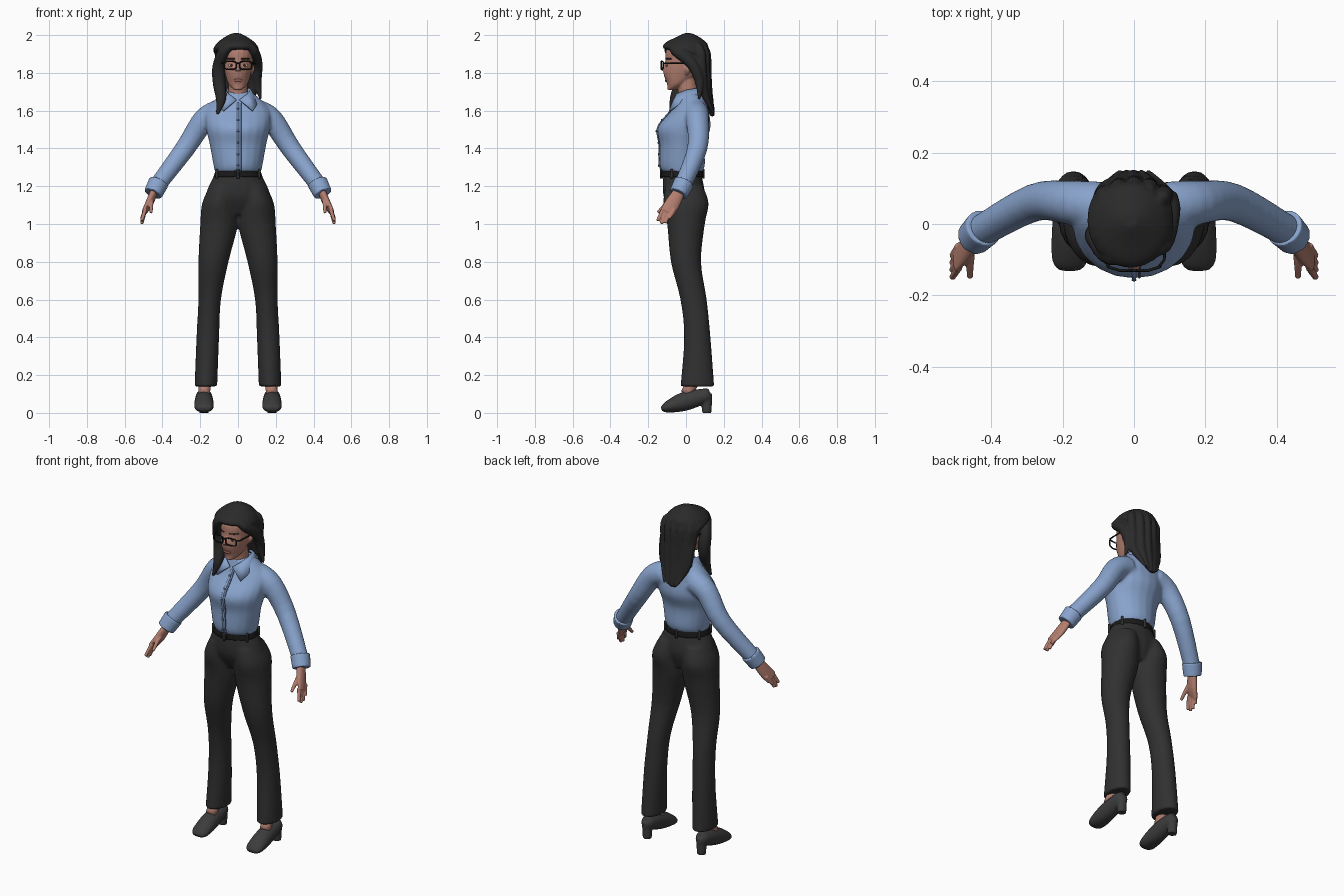
import bpy, bmesh, math
from mathutils import Vector

if "Cube" in bpy.data.objects:
    bpy.data.objects.remove(bpy.data.objects["Cube"])


def material(name, red, green, blue):
    mat = bpy.data.materials.new(name)
    mat.use_nodes = True
    mat.diffuse_color = (red, green, blue, 1)
    mat.node_tree.nodes["Principled BSDF"].inputs["Base Color"].default_value = (red, green, blue, 1)
    return mat


SKIN = material("skin", .45, .21, .16)
SHIRT = material("shirt blue", .25, .37, .61)
BUTTON = material("button blue", .09, .14, .26)
CLOTH = material("charcoal cloth", .03, .03, .03)
HAIR = material("dark hair", .024, .023, .023)
SHOE = material("shoe grey", .045, .045, .045)
BLACK = material("black trim", .01, .01, .01)
LIPS = material("lips", .33, .11, .09)
WHITE = material("eye white", .6, .56, .52)
IRIS = material("iris", .03, .02, .01)


# Parts are (rows, level): rows hold x, y, z, width, depth; level keeps rings horizontal
def column(rows, x=0):
    return [(x, y, z, width, depth) for z, y, width, depth in rows], True


def tube(points, start, end):
    last = len(points) - 1
    radii = [start + (end - start) * i / last for i in range(len(points))]
    return [(*p, r, r) for p, r in zip(points, radii)], False


def strand(points, radius):
    last = len(points) - 1
    radii = [radius * max(.2, math.sin(math.pi * i / last) ** .5) for i in range(last)] + [radius * .2]
    return [(*p, r, r) for p, r in zip(points, radii)], False


def mirrored(part, side):
    rows, level = part
    return [(row[0] * side, *row[1:]) for row in rows], level


def spline(rows, steps=4):
    """Catmull-Rom curve through the rows."""
    rows = [Vector(row) for row in rows]
    padded = [rows[0]] + rows + [rows[-1]]
    result = []
    for a, b, c, d in zip(padded, padded[1:], padded[2:], padded[3:]):
        for k in range(steps):
            t = k / steps
            bend = (c - a) * t + (a * 2 - b * 5 + c * 4 - d) * t ** 2 + (b * 3 - a - c * 3 + d) * t ** 3
            result.append(b + bend / 2)
    return result + [rows[-1]]


def loft(bm, part, sides=20):
    rows, level = part
    rows = spline(rows)
    centres = [Vector(row[:3]) for row in rows]
    rings = []
    for i, (centre, row) in enumerate(zip(centres, rows)):
        along = centres[min(i + 1, len(rows) - 1)] - centres[max(i - 1, 0)]
        along = Vector((0, 0, 1)) if level else along.normalized()
        across = Vector((1, 0, 0))
        across = (across - along * across.dot(along)).normalized()
        other = along.cross(across)
        angles = [math.tau * k / sides for k in range(sides)]
        rings.append([bm.verts.new(centre + across * math.cos(a) * row[3] + other * math.sin(a) * row[4])
                      for a in angles])
    for low, high in zip(rings, rings[1:]):
        for k in range(sides):
            n = (k + 1) % sides
            bm.faces.new((low[k], low[n], high[n], high[k]))
    bm.faces.new(rings[0][::-1])
    bm.faces.new(rings[-1])


def finish(name, bm, mat):
    bmesh.ops.recalc_face_normals(bm, faces=bm.faces)
    for face in bm.faces:
        face.smooth = True
    mesh = bpy.data.meshes.new(name)
    bm.to_mesh(mesh)
    bm.free()
    mesh.materials.append(mat)
    ob = bpy.data.objects.new(name, mesh)
    bpy.context.collection.objects.link(ob)
    return ob


def solid(name, mat, parts, voxel=0, relax=3):
    """Loft the parts, and fuse them into one body if a voxel size is given."""
    bm = bmesh.new()
    for part in parts:
        loft(bm, part)
    for vert in bm.verts:
        vert.co.z = max(vert.co.z, 0)
    ob = finish(name, bm, mat)
    if voxel:
        fuse = ob.modifiers.new("Fuse", 'REMESH')
        fuse.mode, fuse.voxel_size, fuse.use_smooth_shade = 'VOXEL', voxel, True
        ob.modifiers.new("Relax", 'SMOOTH').iterations = relax
    return ob


def wire(name, mat, points, radius, cyclic=False):
    curve = bpy.data.curves.new(name, 'CURVE')
    curve.dimensions, curve.bevel_depth, curve.bevel_resolution = '3D', radius, 2
    path = curve.splines.new('POLY')
    path.points.add(len(points) - 1)
    for point, place in zip(path.points, points):
        point.co = (*place, 1)
    path.use_cyclic_u = cyclic
    curve.materials.append(mat)
    ob = bpy.data.objects.new(name, curve)
    bpy.context.collection.objects.link(ob)
    bpy.ops.object.select_all(action='DESELECT')
    ob.select_set(True)
    bpy.context.view_layer.objects.active = ob
    bpy.ops.object.convert(target='MESH')


def ball(name, mat, location, size):
    bm = bmesh.new()
    bmesh.ops.create_uvsphere(bm, u_segments=16, v_segments=10, radius=1)
    ob = finish(name, bm, mat)
    ob.location, ob.scale = location, size


def front(ob, x, z):
    """Point on the front surface of a finished body."""
    bpy.context.view_layer.update()
    body = ob.evaluated_get(bpy.context.evaluated_depsgraph_get())
    return body.ray_cast(Vector((x, -2, z)), Vector((0, 1, 0)))[1]


BOTH = ((1, "left"), (-1, "right"))

# Shirt: torso fused with both sleeves
torso = column([(1.27, -.02, .12, .1), (1.31, -.02, .13, .12), (1.42, -.02, .15, .12), (1.51, -.01, .17, .14),
                (1.6, .02, .17, .1), (1.66, .03, .12, .08), (1.7, .02, .07, .06)])
sleeve = tube([(.1, .05, 1.59), (.18, .06, 1.55), (.28, .06, 1.4), (.43, -.02, 1.2)], .07, .045)
shirt = solid("shirt", SHIRT, [torso] + [mirrored(sleeve, side) for side, _ in BOTH], .009, 5)

# Placket and buttons
heights = [1.28 + .03 * i for i in range(13)]
solid("placket", SHIRT, [tube([front(shirt, 0, z) for z in heights], .006, .006)])
wire("placket_seam", BUTTON, [front(shirt, .015, z) for z in heights], .003)
for z in heights[1::2]:
    ball("button", BUTTON, front(shirt, 0, z) - Vector((0, .006, 0)), (.007, .004, .007))

# Collar
upper = [(0, .08, 1.72), (.06, .06, 1.72), (.07, 0, 1.71), (.05, -.05, 1.69), (.01, -.07, 1.66)]
lower = [(0, .1, 1.68), (.08, .08, 1.68), (.1, .01, 1.66), (.1, -.05, 1.63), (.08, -.09, 1.6)]
for side, label in BOTH:
    bm = bmesh.new()
    top, rim = [[bm.verts.new((x * side, y, z)) for x, y, z in edge] for edge in (upper, lower)]
    for i in range(len(top) - 1):
        bm.faces.new((top[i], top[i + 1], rim[i + 1], rim[i]))
    collar = finish(label + "_collar", bm, SHIRT)
    collar.modifiers.new("Thickness", 'SOLIDIFY').thickness = .01

# Trousers: pelvis fused with both legs
pelvis = column([(1.05, 0, .12, .07), (1.15, -.01, .17, .11), (1.27, -.02, .12, .1)])
leg = ([(.17, .06, .14, .06, .09), (.16, .06, .4, .06, .07), (.15, .04, .6, .06, .07), (.13, 0, .8, .08, .08),
        (.1, 0, 1, .1, .1), (.1, 0, 1.11, .09, .12), (.08, -.01, 1.2, .07, .1)], True)
solid("trousers", CLOTH, [pelvis] + [mirrored(leg, side) for side, _ in BOTH], .009, 4)

# Belt with loops and buckle
solid("belt", BLACK, [column([(1.25, -.02, .13, .11), (1.28, -.02, .12, .11)])])
for i in range(6):
    angle = math.tau * (i + .5) / 6
    x, y = .13 * math.cos(angle), .11 * math.sin(angle) - .02
    solid("belt_loop", CLOTH, [tube([(x, y, 1.24), (x, y, 1.29)], .007, .007)])
wire("buckle", SHOE, [(x, -.134, z) for x, z in ((-.02, 1.25), (.02, 1.25), (.02, 1.28), (-.02, 1.28))], .003, True)

# Shoes, ankles, cuffs and hands
shoe = [(.18, -.13, .02, .03, .01), (.18, -.1, .03, .05, .03), (.18, -.01, .06, .05, .05),
        (.18, .1, .09, .04, .04), (.18, .13, .1, .02, .03)], False
heel = tube([(.18, .11, 0), (.18, .11, .1)], .025, .03)
ankle = tube([(.18, 0, .1), (.17, .06, .2)], .03, .035)
cuff = tube([(.42, -.01, 1.22), (.45, -.04, 1.16)], .055, .05)
palm = [(.44, -.03, 1.18, .02, .03), (.47, -.07, 1.11, .02, .04), (.5, -.1, 1.06, .01, .04)], False
hand = [palm, tube([(.46, -.07, 1.13), (.46, -.11, 1.1), (.46, -.15, 1.06)], .015, .008)]
for i in range(4):
    y = .02 * i - .13
    hand.append(tube([(.49, y + .01, 1.08), (.51, y - .02, 1 + .01 * (i - 1.3) ** 2)], .011, .009))
for side, label in BOTH:
    solid(label + "_shoe", SHOE, [mirrored(shoe, side), mirrored(heel, side)], .006, 2)
    solid(label + "_ankle", SKIN, [mirrored(ankle, side)])
    solid(label + "_cuff", SHIRT, [mirrored(cuff, side)], .006)
    solid(label + "_hand", SKIN, [mirrored(part, side) for part in hand], .004, 2)

# Head with neck, nose and ears
skull = column([(1.71, -.08, .02, .02), (1.74, -.05, .05, .05), (1.8, -.02, .07, .1),
                (1.86, -.01, .08, .1), (1.93, 0, .08, .1), (1.98, .01, .02, .03)])
neck = tube([(0, .02, 1.63), (0, 0, 1.78)], .055, .05)
nose = tube([(0, -.1, 1.86), (0, -.12, 1.81)], .008, .017)
ear = strand([(.07, 0, 1.79), (.07, .01, 1.82), (.07, .02, 1.86)], .02)
head = solid("head", SKIN, [skull, neck, nose, ear, mirrored(ear, -1)], .005, 2)

# Face details and glasses
ball("lips", LIPS, front(head, 0, 1.76), (.025, .005, .008))
for side, label in BOTH:
    eye = front(head, .036 * side, 1.84)
    ball(label + "_eye", WHITE, eye, (.016, .004, .008))
    ball(label + "_iris", IRIS, eye - Vector((0, .003, 0)), (.007, .003, .007))
    wire(label + "_brow", HAIR, [front(head, x * side, 1.875) for x in (.015, .04, .06)], .004)
    rim = []
    for k in range(24):
        c, s = [math.copysign(abs(f(math.tau * k / 24)) ** .5, f(math.tau * k / 24)) for f in (math.cos, math.sin)]
        rim.append(((.041 + .032 * c) * side, -.13 + .01 * max(c, 0), 1.84 + .021 * s))
    wire(label + "_glasses_rim", BLACK, rim, .004, True)
    wire(label + "_glasses_arm", BLACK, [(x * side, y, 1.85) for x, y in ((.07, -.12), (.085, -.1), (.09, .01))], .004)
wire("glasses_bridge", BLACK, [(-.01, -.13, 1.85), (.01, -.13, 1.85)], .004)

# Hair: cap with back fall, two front sweeps and locks down the back
cap = column([(1.57, .14, .02, .01), (1.66, .11, .08, .03), (1.75, .09, .1, .04), (1.88, .06, .11, .06),
              (1.91, .03, .12, .09), (1.93, 0, .12, .12), (1.96, 0, .1, .11), (1.99, .01, .06, .06),
              (2.01, .01, .02, .02)], -.01)
right_sweep = strand([(.04, -.07, 1.96), (-.06, -.09, 1.93), (-.1, -.04, 1.84), (-.1, -.03, 1.75),
                      (-.09, -.06, 1.66), (-.11, -.08, 1.58)], .035)
left_sweep = strand([(.03, -.08, 1.96), (.08, -.06, 1.92), (.1, .03, 1.85), (.1, .07, 1.76), (.12, .07, 1.66)], .03)
locks = []
for i in range(5):
    x = .04 * (i - 2)
    y = .11 - 4 * x * x
    locks.append(strand([(0, 0, 1.98), (x, y - .01, 1.93), (x, y, 1.8), (x, y + .01, 1.7), (x / 2, .15, 1.58)], .025))
solid("hair", HAIR, [cap, right_sweep, left_sweep] + locks, .006, 3)
